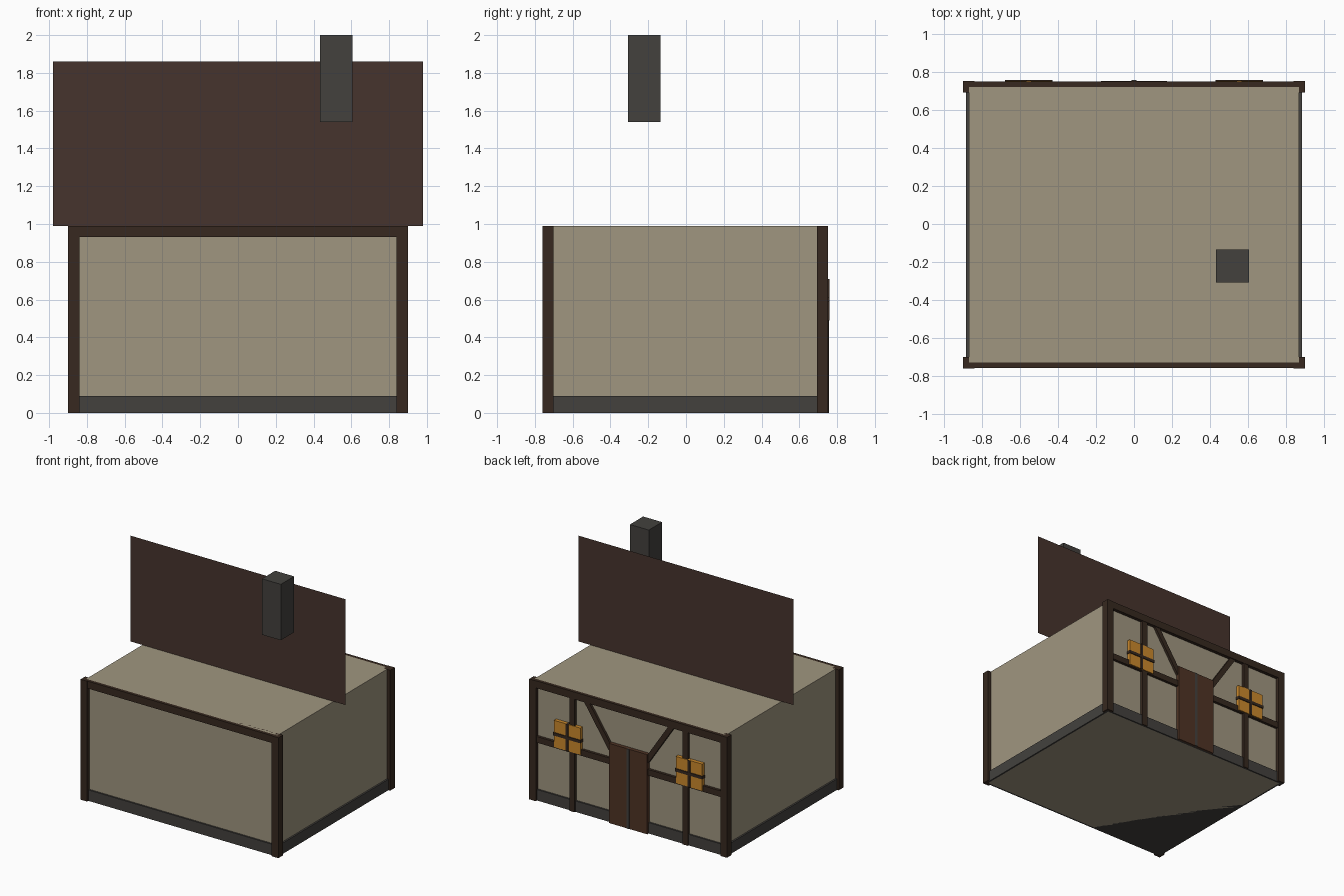
import bpy
import math

if "Cube" in bpy.data.objects:
    bpy.data.objects.remove(bpy.data.objects["Cube"])

YC = -0.004            # centre of the house body in depth
WX, WY, H = 0.87, 0.727, 0.99


def mat(name, rgb):
    m = bpy.data.materials.new(name)
    m.diffuse_color = (*rgb, 1)
    m.use_nodes = True
    m.node_tree.nodes["Principled BSDF"].inputs["Base Color"].default_value = m.diffuse_color
    return m


PLASTER = mat("plaster", (0.35, 0.305, 0.215))
TIMBER = mat("timber", (0.038, 0.022, 0.014))
ROOF = mat("roof_brown", (0.061, 0.034, 0.026))
STONE = mat("stone", (0.056, 0.053, 0.048))
GLOW = mat("window_orange", (0.60, 0.25, 0.025))
DOOR = mat("door_wood", (0.078, 0.034, 0.018))


def box(name, x, y, z, material, tilt=0.0):
    """Box from (min, max) ranges, optionally tilted about the y axis."""
    bpy.ops.mesh.primitive_cube_add(
        size=1, location=[(a + b) / 2 for a, b in (x, y, z)])
    o = bpy.context.object
    o.name = name
    o.scale = [b - a for a, b in (x, y, z)]
    o.rotation_euler.y = tilt
    o.data.materials.append(material)
    return o


def beam(name, p, q, width, y, material):
    """Diagonal timber in the xz plane between points p and q."""
    cx, cz = (p[0] + q[0]) / 2, (p[1] + q[1]) / 2
    dx, dz = q[0] - p[0], q[1] - p[1]
    half = math.hypot(dx, dz) / 2
    return box(name, (cx - width / 2, cx + width / 2), y,
               (cz - half, cz + half), material, math.atan2(dx, dz))


# Walls and stone footing
box("walls", (-WX, WX), (YC - WY, YC + WY), (0, H), PLASTER)
box("stone_base", (-WX - 0.014, WX + 0.014),
    (YC - WY - 0.014, YC + WY + 0.014), (0, 0.09), STONE)

# Corner posts and top beams at front and back
for sy, side in ((-1, "front"), (1, "back")):
    y = YC + sy * WY
    for sx, hand in ((-1, "left"), (1, "right")):
        x = sx * WX
        box(f"corner_post_{side}_{hand}", (x - 0.03, x + 0.03),
            (y - 0.03, y + 0.03), (0, H), TIMBER)
    box(f"top_beam_{side}", (-WX, WX), (y - 0.027, y + 0.027),
        (0.93, H), TIMBER)

# Timber framing on the door side
B = YC + WY
box("middle_rail", (-WX, WX), (B - 0.02, B + 0.022), (0.48, 0.53), TIMBER)
for s, hand in ((-1, "left"), (1, "right")):
    box(f"stud_{hand}", (s * 0.515 - 0.024, s * 0.515 + 0.024),
        (B - 0.02, B + 0.024), (0, 0.95), TIMBER)
    beam(f"brace_{hand}", (s * 0.15, 0.58), (s * 0.39, 0.94), 0.042,
         (B - 0.02, B + 0.02), TIMBER)
    # Window pane with crossing bars
    c = s * 0.555
    box(f"window_{hand}", (c - 0.12, c + 0.12), (B - 0.01, B + 0.03),
        (0.49, 0.71), GLOW)
    box(f"window_upright_{hand}", (c - 0.011, c + 0.011),
        (B, B + 0.036), (0.49, 0.71), TIMBER)
    box(f"window_crossbar_{hand}", (c - 0.125, c + 0.125),
        (B, B + 0.037), (0.588, 0.612), TIMBER)

# Door with a central strip
box("door", (-0.175, 0.175), (B - 0.01, B + 0.031), (0, 0.655), DOOR)
box("door_strip", (-0.013, 0.013), (B, B + 0.035), (0, 0.655), STONE)

# Upright roof sheet above the ridge line
bpy.ops.mesh.primitive_plane_add(size=1, location=(0, 0, 1.425),
                                 rotation=(math.pi / 2, 0, 0))
roof = bpy.context.object
roof.name = "roof_sheet"
roof.scale = (1.96, 0.87, 1)
roof.data.materials.append(ROOF)

# Chimney
box("chimney", (0.433, 0.605), (-0.307, -0.135), (1.54, 2.0), STONE)
